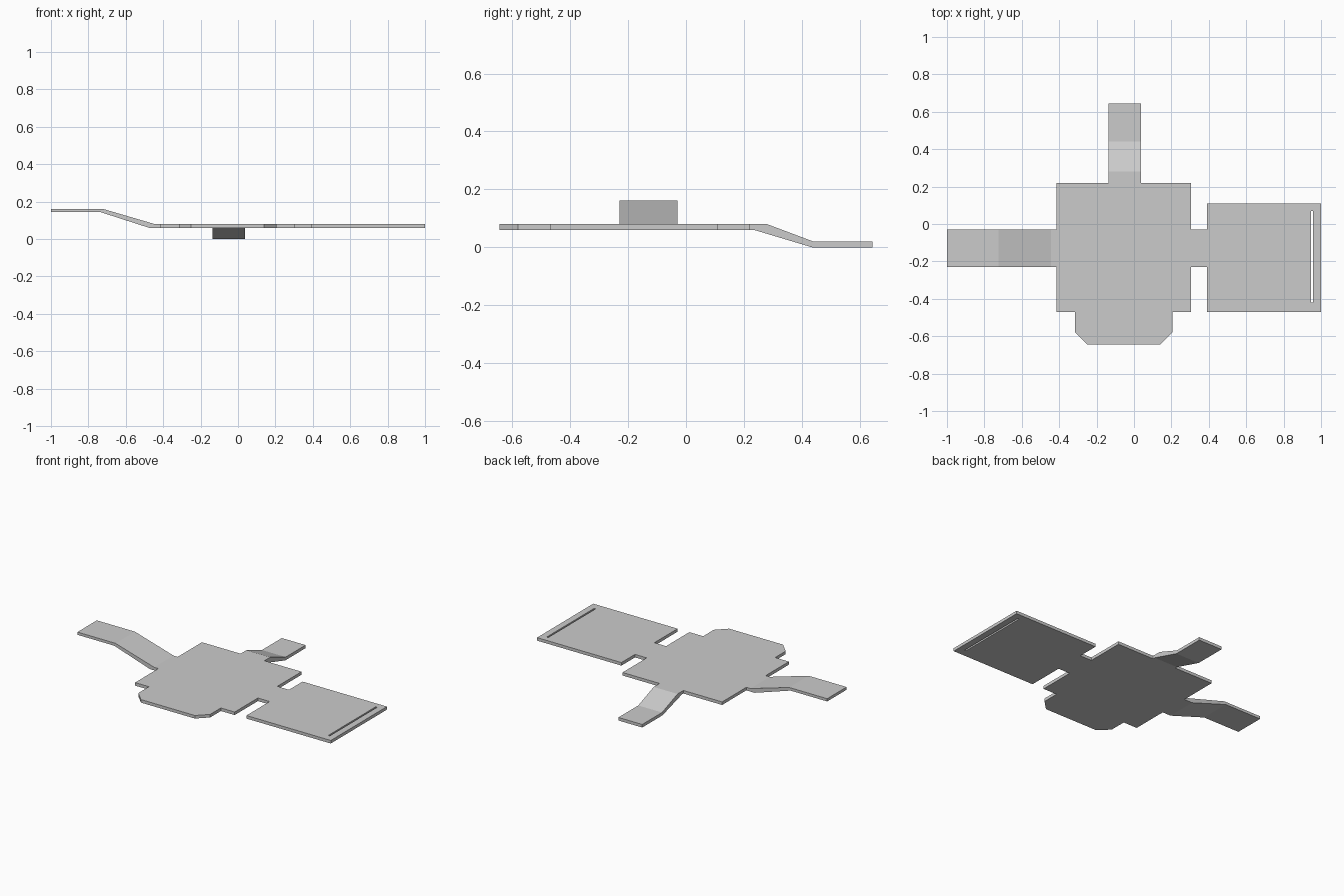
import bpy, bmesh
from mathutils import Vector

if "Cube" in bpy.data.objects:
    bpy.data.objects.remove(bpy.data.objects["Cube"])

def prism(name, points, offset):
    """Extrude a closed outline of 3D points along offset."""
    bm = bmesh.new()
    face = bm.faces.new([bm.verts.new(p) for p in points])
    ext = bmesh.ops.extrude_face_region(bm, geom=[face])
    moved = [g for g in ext["geom"] if isinstance(g, bmesh.types.BMVert)]
    bmesh.ops.translate(bm, verts=moved, vec=Vector(offset))
    bmesh.ops.recalc_face_normals(bm, faces=bm.faces[:])
    mesh = bpy.data.meshes.new(name)
    bm.to_mesh(mesh)
    bm.free()
    obj = bpy.data.objects.new(name, mesh)
    bpy.context.collection.objects.link(obj)
    return obj

LOW, TOP = 0.06, 0.08

# Main floor, front bay, link and right platform as one flat slab
outline = [(-0.415, -0.47), (-0.315, -0.47), (-0.315, -0.58), (-0.25, -0.645),
           (0.14, -0.645), (0.205, -0.58), (0.205, -0.47), (0.305, -0.47),
           (0.305, -0.23), (0.39, -0.23), (0.39, -0.47), (1.0, -0.47),
           (1.0, 0.11), (0.39, 0.11), (0.39, -0.03), (0.305, -0.03),
           (0.305, 0.22), (-0.415, 0.22)]
slab = prism("floor_slab", [(x, y, LOW) for x, y in outline], (0, 0, TOP - LOW))

# Narrow slot near the platform's outer edge
slot = [(0.947, -0.42), (0.958, -0.42), (0.958, 0.07), (0.947, 0.07)]
cutter = prism("slot_cutter", [(x, y, 0) for x, y in slot], (0, 0, 0.2))
cutter.hide_render = True
cutter.hide_set(True)
cut = slab.modifiers.new("slot", "BOOLEAN")
cut.operation = "DIFFERENCE"
cut.solver = "EXACT"
cut.object = cutter
# apply the cut and drop the cutter
bpy.context.view_layer.objects.active = slab
slab.select_set(True)
bpy.ops.object.modifier_apply(modifier=cut.name)
bpy.data.objects.remove(cutter)

# Left arm: rises to a higher landing
left = [(-0.415, TOP), (-0.445, TOP), (-0.725, 0.162), (-1.0, 0.162),
        (-1.0, 0.144), (-0.735, 0.144), (-0.475, LOW), (-0.415, LOW)]
prism("left_ramp", [(x, -0.23, z) for x, z in left], (0, 0.2, 0))

# Back arm: descends to a lower landing
back = [(0.22, TOP), (0.28, TOP), (0.44, 0.02), (0.645, 0.02),
        (0.645, 0.0), (0.435, 0.0), (0.235, LOW), (0.22, LOW)]
prism("back_ramp", [(-0.135, y, z) for y, z in back], (0.172, 0, 0))
